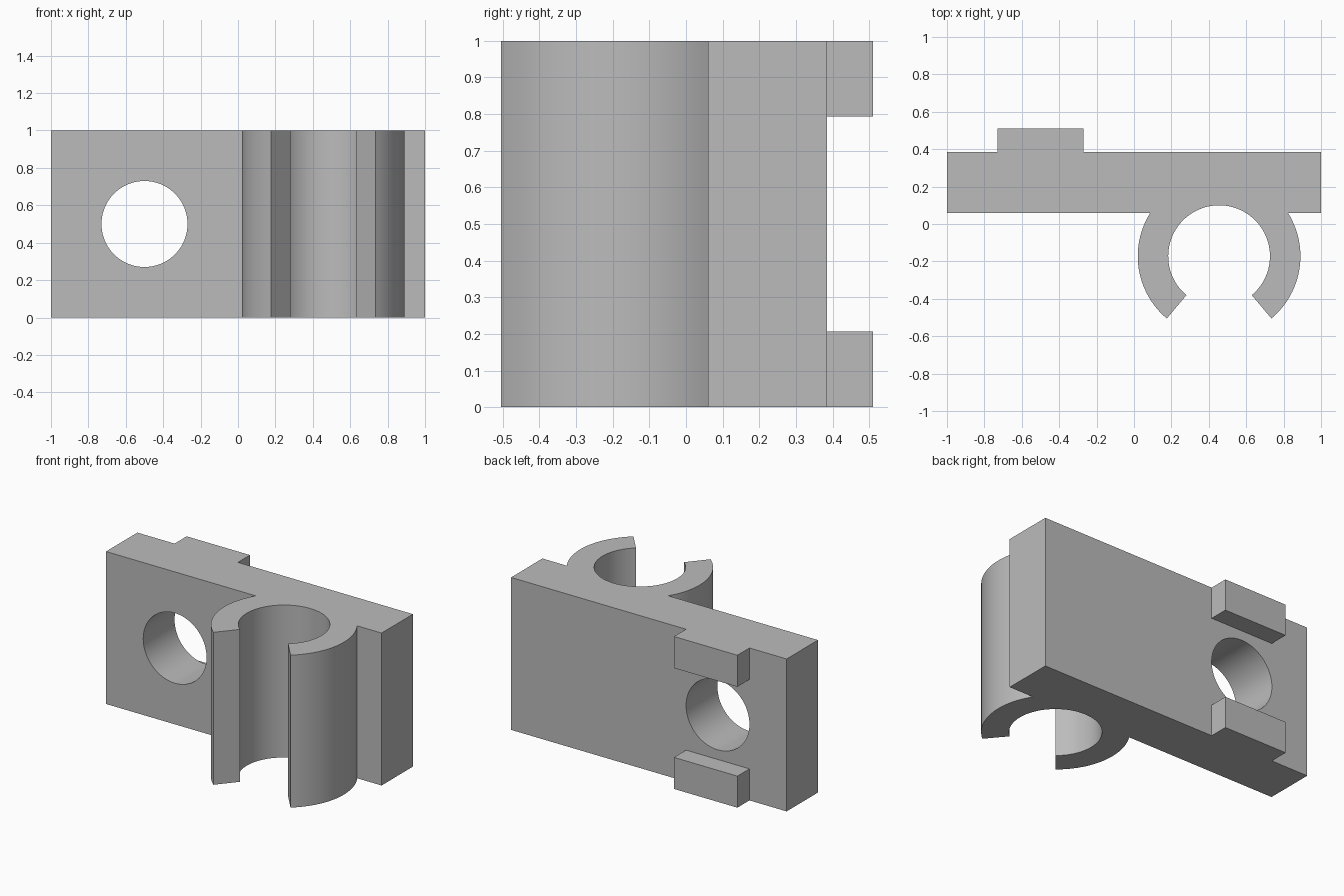
import bpy
import bmesh
from math import asin, cos, sin, pi, radians
from mathutils import Matrix

default = bpy.data.objects.get("Cube")
if default:
    bpy.data.objects.remove(default, do_unlink=True)

HEIGHT = 1.0
FRONT, BACK = 0.06, 0.385          # plate faces in y
CX, CY = 0.455, -0.172             # clip centre
OUTER, INNER = 0.435, 0.272        # clip radii
HOLE_X, HOLE_R = -0.5, 0.23

grey = bpy.data.materials.new("light_grey")
grey.use_nodes = True
grey.diffuse_color = (0.5, 0.5, 0.5, 1)
grey.node_tree.nodes["Principled BSDF"].inputs["Base Color"].default_value = (0.5, 0.5, 0.5, 1)


def make_object(name, bm):
    bmesh.ops.recalc_face_normals(bm, faces=bm.faces)
    mesh = bpy.data.meshes.new(name)
    bm.to_mesh(mesh)
    bm.free()
    mesh.materials.append(grey)
    obj = bpy.data.objects.new(name, mesh)
    bpy.context.collection.objects.link(obj)
    return obj


def arc(radius, start, end, steps):
    angles = [start + (end - start) * i / steps for i in range(steps + 1)]
    return [(CX + radius * cos(a), CY + radius * sin(a)) for a in angles]


def extruded(name, outline, z0, z1):
    bm = bmesh.new()
    face = bm.faces.new([bm.verts.new((x, y, z0)) for x, y in outline])
    top = bmesh.ops.extrude_face_region(bm, geom=[face], use_keep_orig=True)["geom"]
    bmesh.ops.translate(bm, vec=(0, 0, z1 - z0),
                        verts=[v for v in top if isinstance(v, bmesh.types.BMVert)])
    return make_object(name, bm)


# Plate and open clip share one extruded outline
join = asin((FRONT - CY) / OUTER)
tip = radians(50)
outline = [(-1, FRONT)]
outline += arc(OUTER, pi - join, pi + tip, 24)
outline += arc(INNER, pi + tip, -tip, 72)
outline += arc(OUTER, -tip, join, 24)
outline += [(1, FRONT), (1, BACK), (-1, BACK)]
body = extruded("plate_with_clip", outline, 0, HEIGHT)

# Round hole through the plate
bm = bmesh.new()
bmesh.ops.create_cone(bm, cap_ends=True, segments=72, radius1=HOLE_R, radius2=HOLE_R, depth=1,
                      matrix=Matrix.Translation((HOLE_X, 0.2, HEIGHT / 2)) @ Matrix.Rotation(pi / 2, 4, "X"))
cutter = make_object("hole_cutter", bm)
cut = body.modifiers.new("hole", "BOOLEAN")
cut.operation = "DIFFERENCE"
cut.solver = "EXACT"
cut.object = cutter
bpy.context.view_layer.objects.active = body
body.select_set(True)
bpy.ops.object.modifier_apply(modifier=cut.name)
bpy.data.objects.remove(cutter, do_unlink=True)

# Smooth curved walls, sharp corners
bpy.ops.object.select_all(action="DESELECT")
body.select_set(True)
bpy.ops.object.shade_smooth_by_angle(angle=radians(30))

# Locating tabs on the back, above and below the hole
x0, x1 = HOLE_X - HOLE_R, HOLE_X + HOLE_R
tab = [(x0, BACK), (x1, BACK), (x1, 0.51), (x0, 0.51)]
extruded("lower_tab", tab, 0, 0.207)
extruded("upper_tab", tab, HEIGHT - 0.207, HEIGHT)
